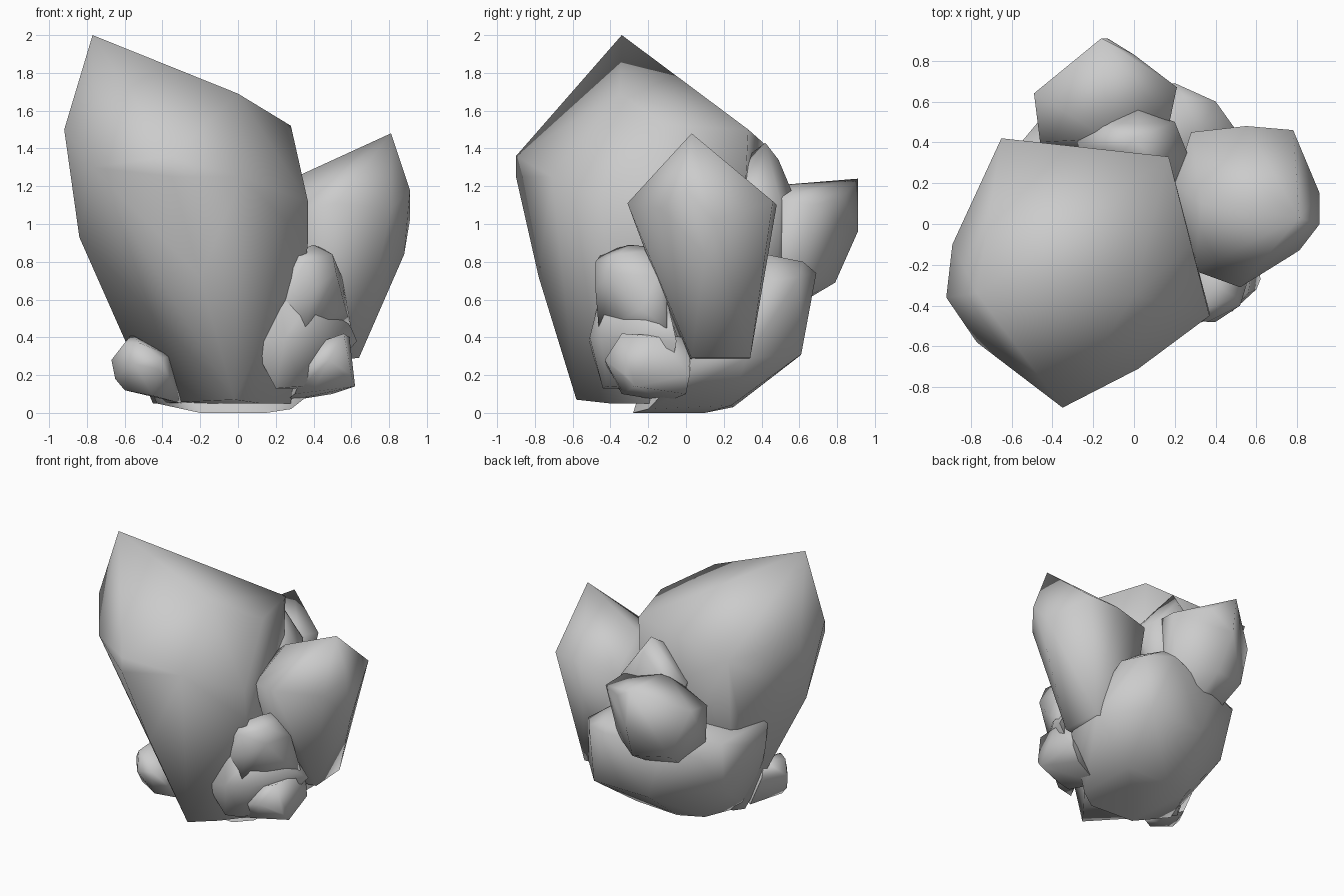
import bpy, bmesh


def crystal(name, *rings, angle=1.35):
    """Convex faceted stone built from its tip, shoulder, waist and foot corners."""
    bm = bmesh.new()
    for ring in rings:
        for p in ring:
            bm.verts.new(p)
    res = bmesh.ops.convex_hull(bm, input=bm.verts[:])
    junk = {v for v in res["geom_interior"] + res["geom_unused"]
            if isinstance(v, bmesh.types.BMVert)}
    bmesh.ops.delete(bm, geom=list(junk), context='VERTS')
    bmesh.ops.recalc_face_normals(bm, faces=bm.faces[:])
    me = bpy.data.meshes.new(name)
    bm.to_mesh(me)
    bm.free()
    ob = bpy.data.objects.new(name, me)
    bpy.context.collection.objects.link(ob)
    bpy.ops.object.select_all(action='DESELECT')
    ob.select_set(True)
    bpy.context.view_layer.objects.active = ob
    bpy.ops.object.shade_smooth_by_angle(angle=angle)
    return ob


# Large leaning crystal
crystal("large_crystal",
        [(-.77, -.34, 2), (0, -.35, 1.69), (.28, -.1, 1.52), (.17, .33, 1.5)],
        [(.37, -.45, 1.12), (-.65, .42, 1.42), (-.35, -.9, 1.36), (-.35, -.9, 1.25),
         (-.92, -.36, 1.5), (-.89, -.1, 1.4), (-.77, -.58, 1.3), (.02, -.71, 1.25)],
        [(-.84, -.25, .93), (.37, -.43, .9), (-.2, -.78, .72),
         (-.6, .22, .9), (.17, .3, .9), (-.63, -.15, .47)],
        [(-.45, -.07, .05), (-.02, -.58, .07), (.12, -.4, .05), (.28, -.2, .05),
         (-.4, 0, .05), (.2, .1, .05)])

# Right crystal
crystal("right_crystal",
        [(.81, .03, 1.48), (.33, .1, 1.26)],
        [(.52, -.31, 1.11), (.81, -.13, 1.08), (.91, 0, 1.18), (.91, .15, 1.02),
         (.78, .46, 1.12), (.55, .48, 1.1), (.28, .45, 1.05), (.2, .2, 1.15),
         (.3, -.23, 1.08)],
        [(.88, .1, .84), (.64, .03, .29), (.62, .34, .29), (.35, 0, .28), (.3, .3, .28)])

# Back crystal
crystal("back_crystal",
        [(-.16, .91, 1.24), (-.13, .91, .96), (-.13, .42, 1.2)],
        [(-.49, .64, 1.08), (-.46, .4, 1.02), (.21, .67, 1.1), (.17, .48, 1.14),
         (0, .83, 1.14)],
        [(-.36, .72, .72), (-.1, .79, .69), (.14, .62, .72), (-.46, .42, .75),
         (-.1, .3, .4), (.1, .4, .5), (-.3, .4, .5)])

# Narrow crystal between the large and back ones
crystal("middle_crystal",
        [(0, .42, 1.43), (.02, .49, 1.34), (-.06, .34, 1.37)],
        [(-.28, .4, 1.12), (-.2, .5, 1.12), (.02, .57, 1.15), (.2, .5, 1.12),
         (.26, .35, 1.1), (.2, .2, 1.15), (-.2, .2, 1.15)],
        [(-.2, .48, .7), (.2, .48, .7), (0, .2, .6)])

# Rounded base rock
crystal("base_rock",
        [(-.68, -.02, .82), (-.57, .38, .75), (-.47, .5, .65), (.2, .69, .74),
         (.25, .62, .8), (.4, .6, .72), (.5, .46, .7), (.3, .42, .84), (-.2, .62, .6)],
        [(-.66, -.02, .6), (-.53, .3, .36), (-.1, .6, .3), (.35, .61, .31),
         (.6, .32, .29), (-.57, -.1, .4), (.6, .04, .27)],
        [(.25, .24, .04), (-.3, .2, .05), (.28, -.2, .02), (-.2, -.26, 0),
         (.15, -.28, 0), (.1, .1, 0), (-.43, -.12, .05), (-.1, .25, .03)])

# Small stones at the front right
crystal("front_upper_stone",
        [(.4, -.3, .89), (.3, -.44, .85), (.5, -.36, .84), (.45, -.1, .87)],
        [(.23, -.45, .74), (.36, -.48, .8), (.4, -.48, .66), (.52, -.4, .74),
         (.55, -.15, .72), (.25, -.2, .75)],
        [(.22, -.45, .58), (.57, -.24, .55), (.6, -.1, .45), (.4, -.1, .4),
         (.35, -.46, .42)])
crystal("front_middle_stone",
        [(.22, -.46, .6), (.4, -.42, .62), (.5, -.1, .6), (.6, -.15, .45)],
        [(.1, -.51, .37), (.25, -.51, .4), (.42, -.45, .4), (.63, -.05, .38)],
        [(.13, -.47, .26), (.2, -.44, .13), (.33, -.42, .14), (.4, -.1, .12)])
crystal("front_lower_stone",
        [(.42, -.36, .37), (.56, -.34, .42), (.59, -.15, .4), (.55, .02, .4)],
        [(.36, -.42, .25), (.48, -.43, .28), (.62, -.27, .14), (.6, -.32, .2),
         (.57, .02, .2)],
        [(.3, -.34, .1), (.4, -.34, .12), (.5, 0, .1), (.25, -.1, .06)])

# Small stone at the front left
crystal("left_stone",
        [(-.6, -.34, .37), (-.52, -.4, .37), (-.56, -.14, .42)],
        [(-.67, -.27, .28), (-.65, -.29, .18), (-.41, -.44, .29), (-.42, -.44, .23),
         (-.55, -.43, .26), (-.6, -.06, .33)],
        [(-.6, -.3, .12), (-.45, -.36, .09), (-.5, -.06, .1), (-.3, -.25, .05),
         (-.35, -.3, .3)])
